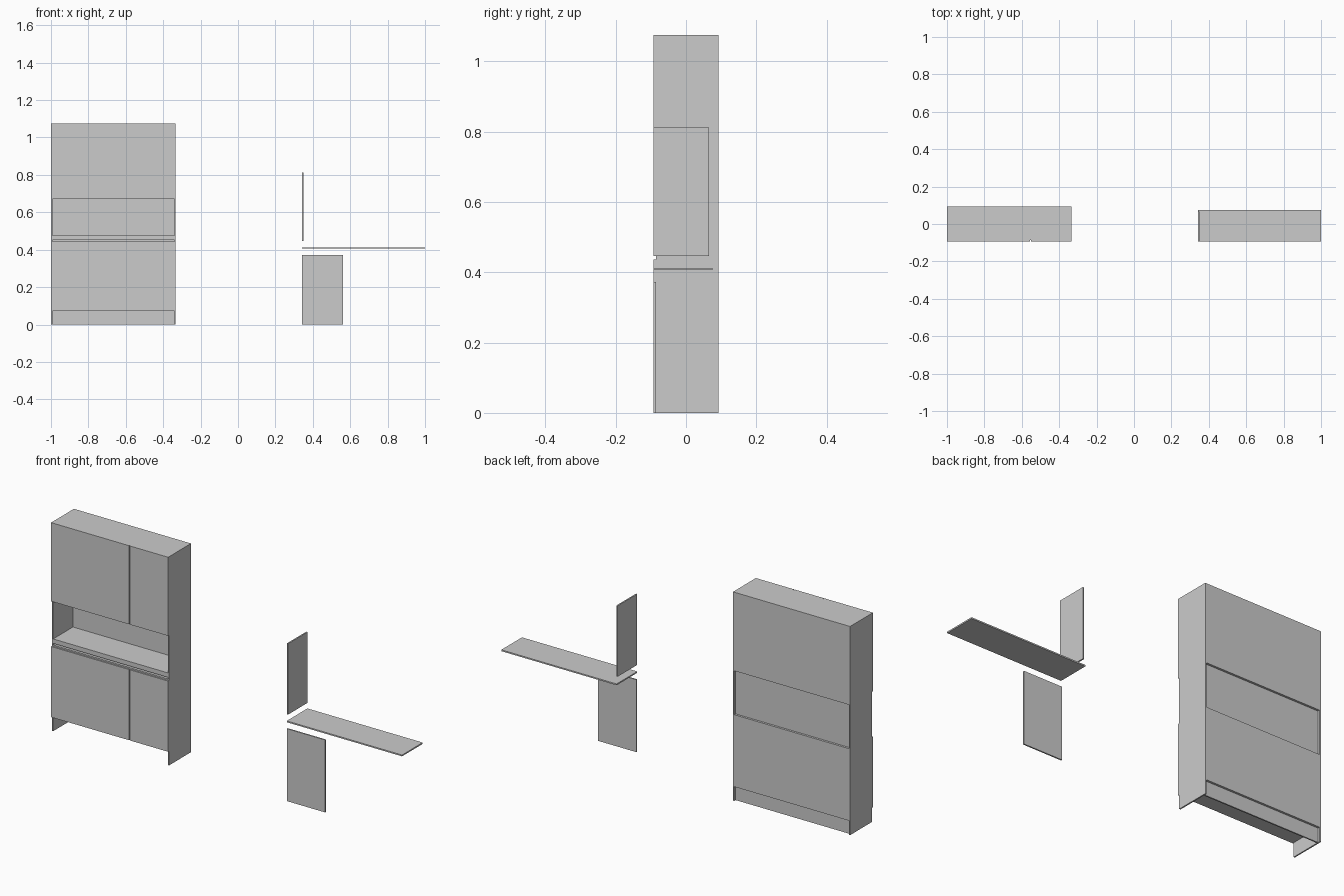
import bpy

if "Cube" in bpy.data.objects:
    bpy.data.objects.remove(bpy.data.objects["Cube"])

T = 0.007                      # board thickness
XL, XR = -1.0, -0.333          # cabinet width
YF, YB = -0.093, 0.093         # door face, back face
YC = YF + T                    # front of the carcass
TOP = 1.075
SPLIT = -0.553                 # where the two doors meet


def board(name, x0, x1, y0, y1, z0, z1):
    """Flat box between two corners."""
    bpy.ops.mesh.primitive_cube_add(size=1, location=((x0 + x1) / 2, (y0 + y1) / 2, (z0 + z1) / 2))
    ob = bpy.context.object
    ob.name = name
    ob.scale = (x1 - x0, y1 - y0, z1 - z0)
    bpy.ops.object.transform_apply(location=False, rotation=False, scale=True)
    return ob


IL, IR = XL + T, XR - T        # inside width

# side boards reach the floor
board("left_side", XL, IL, YC, YB, 0, TOP)
board("right_side", IR, XR, YC, YB, 0, TOP)

# horizontal boards
YI = YB - 0.011
board("top_board", IL, IR, YC, YI, TOP - T, TOP)
board("upper_floor", IL, IR, YC, YI, 0.67, 0.67 + T)
board("niche_shelf", IL, IR, YC, YI, 0.468, 0.475)
board("lower_top", IL, IR, YC, YI, 0.437, 0.444)
board("lower_floor", IL, IR, YC, YI, 0.073, 0.073 + T)

# strip below the niche shelf
board("niche_front_strip", IL, IR, YC, YC + T, 0.452, 0.468)

# back boards; niche back and plinth sit a little deeper
board("upper_back", IL, IR, YI, YB, 0.67, TOP)
board("lower_back", IL, IR, YI, YB, 0.073, 0.444)
board("niche_back", IL, IR, YI - T, YI, 0.444, 0.67)
board("plinth", IL, IR, YI - T, YI, 0, 0.073)

# doors and the inner divider of each compartment
for label, z0, z1 in (("lower", 0.073, 0.437), ("upper", 0.67, TOP)):
    board(label + "_narrow_door", XL, SPLIT - 0.002, YF, YC, z0, z1)
    board(label + "_wide_door", SPLIT + 0.002, XR, YF, YC, z0, z1)
    board(label + "_divider", SPLIT - T / 2, SPLIT + T / 2, YC, YI, z0 + T, z1 - (T if label == "upper" else 0))

# loose boards lying beside the cabinet
board("loose_door", 0.343, 0.561, YF, YC, 0, 0.373)
board("loose_shelf", 0.343, 1.0, YF, 0.075, 0.406, 0.413)
board("loose_divider", 0.343, 0.35, YF, 0.066, 0.447, 0.812)
